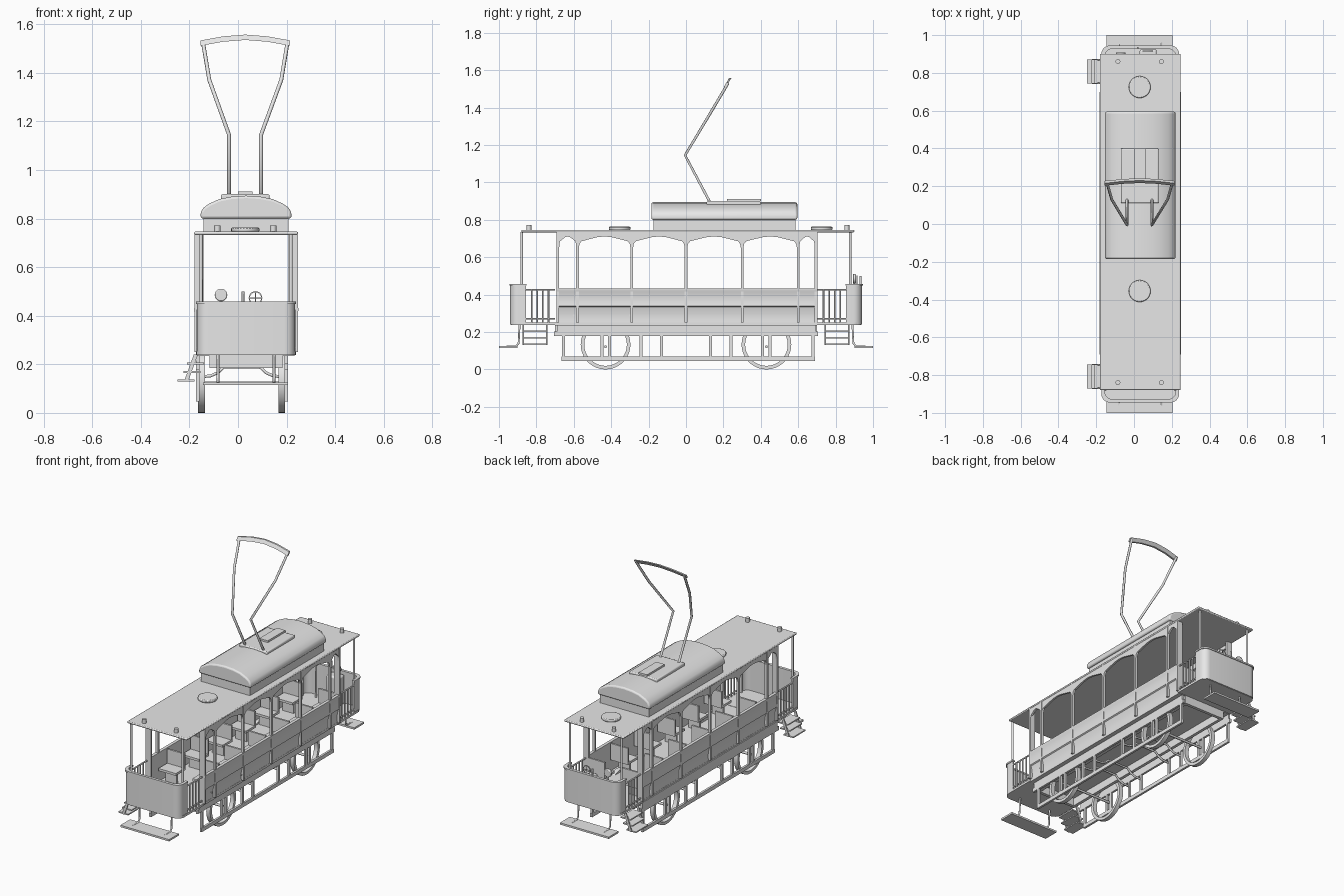
import bpy, bmesh, math
from mathutils import Vector

cube = bpy.data.objects.get("Cube")
if cube:
    bpy.data.objects.remove(cube, do_unlink=True)

grey = bpy.data.materials.new("light grey")
grey.use_nodes = True
tone = (0.8, 0.8, 0.8, 1)
grey.diffuse_color = tone
grey.node_tree.nodes["Principled BSDF"].inputs["Base Color"].default_value = tone
CX = 0.033  # centre line of the car body
made = []


def finish(name, bm):
    bmesh.ops.recalc_face_normals(bm, faces=bm.faces)
    mesh = bpy.data.meshes.new(name)
    bm.to_mesh(mesh)
    bm.free()
    mesh.materials.append(grey)
    ob = bpy.data.objects.new(name, mesh)
    bpy.context.collection.objects.link(ob)
    made.append(ob)
    return ob


def prism(name, pts, axis, a, b):
    """Extrude a 2D outline along one axis from a to b."""
    place = {"x": lambda p, t: (t, p[0], p[1]),
             "y": lambda p, t: (p[0], t, p[1]),
             "z": lambda p, t: (p[0], p[1], t)}[axis]
    bm = bmesh.new()
    face = bm.faces.new([bm.verts.new(place(p, a)) for p in pts])
    ext = bmesh.ops.extrude_face_region(bm, geom=[face])
    shift = Vector(place((0, 0), b - a))
    bmesh.ops.translate(bm, vec=shift, verts=[v for v in ext["geom"] if isinstance(v, bmesh.types.BMVert)])
    return finish(name, bm)


def box(name, x, y, z):
    return prism(name, [(x[0], y[0]), (x[1], y[0]), (x[1], y[1]), (x[0], y[1])], "z", *z)


def bevel(ob, width, segments=2):
    m = ob.modifiers.new("bevel", "BEVEL")
    m.width, m.segments, m.limit_method = width, segments, "ANGLE"
    return ob


def ring(name, centre, outer, inner, width, axis):
    """Square-section hoop turned about the given axis."""
    bm = bmesh.new()
    ax = Vector(axis)
    vs = [bm.verts.new(Vector((0, 0, r)) + ax * w) for r, w in
          ((inner, -width / 2), (outer, -width / 2), (outer, width / 2), (inner, width / 2))]
    edges = [bm.edges.new((vs[i], vs[(i + 1) % 4])) for i in range(4)]
    bmesh.ops.spin(bm, geom=vs + edges, cent=(0, 0, 0), axis=ax, angle=math.tau, steps=36)
    bmesh.ops.remove_doubles(bm, verts=bm.verts, dist=1e-5)
    bmesh.ops.translate(bm, vec=centre, verts=bm.verts)
    return finish(name, bm)


def tube(name, pts, r):
    cu = bpy.data.curves.new(name, "CURVE")
    cu.dimensions, cu.bevel_depth, cu.bevel_resolution, cu.use_fill_caps = "3D", r, 1, True
    sp = cu.splines.new("POLY")
    sp.points.add(len(pts) - 1)
    for p, co in zip(sp.points, pts):
        p.co = (*co, 1)
    cu.materials.append(grey)
    ob = bpy.data.objects.new(name, cu)
    bpy.context.collection.objects.link(ob)


def circle(cx, cy, r, n=28):
    return [(cx + r * math.cos(math.tau * i / n), cy + r * math.sin(math.tau * i / n)) for i in range(n)]


def u_path(half, start, end, r):
    """Rounded U in plan, from one side around the end to the other."""
    arc = [(half - r + r * math.cos(t), end - r + r * math.sin(t))
           for t in [math.pi / 2 * i / 6 for i in range(7)]]
    right = [(half, start)] + arc
    return right + [(-x, y) for x, y in reversed(right)]


def u_wall(name, half, start, end, thick, z, e):
    pts = u_path(half, start, end, 0.045) + u_path(half - thick, start, end - thick, 0.04)[::-1]
    return prism(name, [(CX + x, e * y) for x, y in pts], "z", *z)


# Floor and underframe rim
box("floor", (CX - 0.2, CX + 0.2), (-0.7, 0.7), (0.235, 0.25))
for s in (-1, 1):
    box("underframe_side", (CX + s * 0.14 - 0.01, CX + s * 0.14 + 0.01), (-0.7, 0.7), (0.185, 0.24))
    box("underframe_end", (CX - 0.14, CX + 0.14), (s * 0.69 - 0.01, s * 0.69 + 0.01), (0.185, 0.24))

# Body sides: moulded lower panel, window posts, arched fascia
posts = [-0.685, -0.58, -0.29, 0.0, 0.3, 0.6, 0.695]
panel = [(0.19, 0.24), (0.2, 0.24), (0.197, 0.27), (0.198, 0.3), (0.204, 0.325), (0.206, 0.335), (0.213, 0.34),
         (0.21, 0.36), (0.21, 0.41), (0.215, 0.42), (0.215, 0.432), (0.195, 0.432), (0.195, 0.34)]
arch = [(0.0, 0.65), (0.015, 0.672), (0.05, 0.685), (0.2, 0.696), (0.36, 0.707), (0.5, 0.711)]
arch += [(1 - t, z) for t, z in reversed(arch[:-1])]
fascia = [(-0.69, 0.738)]
for a, b in zip(posts, posts[1:]):
    fascia += [(a + 0.007 + t * (b - a - 0.014), z) for t, z in arch]
fascia.append((0.7, 0.738))
for s in (-1, 1):
    prism("side_panel", [(CX + s * x, z) for x, z in panel], "y", -0.69, 0.7)
    prism("window_fascia", fascia, "x", CX + s * 0.198, CX + s * 0.211)
    for y in posts:
        inner = 0.175 if y in (posts[0], posts[-1]) else 0.197  # deeper pillars at the body ends
        box("window_post", sorted((CX + s * inner, CX + s * 0.213)), (y - 0.007, y + 0.007), (0.25, 0.735))
    for i in range(5):
        prism("panel_rivet", circle(-0.6 + i * 0.3, 0.288, 0.006, 8), "x", CX + s * 0.195, CX + s * 0.203)

# Roof with hatches and lamp cups
bevel(box("roof", (CX - 0.214, CX + 0.214), (-0.88, 0.9), (0.733, 0.746)), 0.005)
for y in (-0.355, 0.725):
    bevel(prism("roof_vent", circle(0.03, y, 0.058), "z", 0.745, 0.763), 0.005)
for y in (-0.84, 0.86):
    for x in (-0.085, 0.145):
        prism("roof_lamp", circle(x, y, 0.013, 12), "z", 0.745, 0.772)

# Raised roof section
box("raised_roof_wall", (CX - 0.175, CX + 0.175), (-0.175, 0.585), (0.745, 0.805))
half = [(0.187, 0.8), (0.187, 0.825), (0.175, 0.845), (0.15, 0.862), (0.11, 0.88), (0.06, 0.89)]
cap = [(CX + x, z) for x, z in half] + [(CX, 0.894)] + [(CX - x, z) for x, z in reversed(half)]
bevel(prism("raised_roof_cap", cap, "y", -0.185, 0.595), 0.01, 3)

# Current collector
bevel(box("collector_base", (-0.07, 0.13), (0.11, 0.4), (0.865, 0.9)), 0.006)
box("collector_plate", (0.0, 0.06), (0.22, 0.4), (0.9, 0.912))
for s in (-1, 1):
    tube("collector_arm", [(0.029 + s * 0.066, 0.13, 0.89), (0.029 + s * 0.066, -0.005, 1.145),
                           (0.03 + s * 0.148, 0.13, 1.37), (0.03 + s * 0.175, 0.225, 1.53)], 0.008)
bow = [(-0.155, 1.533), (-0.06, 1.55), (0.03, 1.557), (0.12, 1.55), (0.215, 1.533)]
strip = prism("collector_bow", bow + [(x, z - 0.022) for x, z in reversed(bow)], "y", 0.205, 0.217)
for v in strip.data.vertices:  # lean the strip back with the arms
    v.co.y += (v.co.z - 1.515) * 0.6

# Both end platforms
for e in (-1, 1):
    u = [(CX + x, e * y) for x, y in u_path(0.205, 0.69, 0.935, 0.045)]
    prism("platform_floor", u, "z", 0.238, 0.252)
    u_wall("end_dash", 0.202, 0.855, 0.94, 0.01, (0.24, 0.455), e)
    u_wall("dash_rail", 0.206, 0.853, 0.945, 0.018, (0.448, 0.458), e)
    for s in (-1, 1):
        x = CX + s * 0.185
        tube("corner_post", [(x, e * 0.878, 0.25), (x, e * 0.878, 0.735)], 0.007)
        # Side gates
        g = CX + s * 0.198
        for z in (0.27, 0.425):
            tube("gate_rail", [(g, e * 0.7, z), (g, e * 0.86, z)], 0.005)
        for y in (0.735, 0.765, 0.795, 0.825):
            tube("gate_bar", [(g, e * y, 0.25), (g, e * y, 0.425)], 0.005)
        # Fender brackets
        h = CX + s * 0.115
        tube("fender_bracket", [(h, e * 0.89, 0.24), (h, e * 0.895, 0.14), (h, e * 0.91, 0.124),
                                (h, e * 0.96, 0.122)], 0.006)
    box("fender", (-0.145, 0.205), sorted((e * 0.9, e)), (0.114, 0.126))
    # Boarding steps on one side
    lo, hi = sorted((e * 0.745, e * 0.87))
    for x, z in ((-0.25, 0.13), (-0.225, 0.165), (-0.21, 0.2)):
        box("step_tread", (x, x + 0.07), (lo, hi), (z, z + 0.008))
    for y in (lo, hi):
        prism("step_side", [(-0.222, 0.13), (-0.205, 0.13), (-0.165, 0.24), (-0.182, 0.24)], "y",
              y - 0.004, y + 0.004)

# Driving controls on the rear platform
ring("hand_wheel", (0.072, 0.915, 0.473), 0.028, 0.023, 0.005, (0, 1, 0))
for d in ((0.025, 0), (0, 0.025)):
    tube("hand_wheel_spoke", [(0.072 - d[0], 0.915, 0.473 - d[1]), (0.072 + d[0], 0.915, 0.473 + d[1])], 0.002)
bevel(box("controller_box", (0.03, 0.12), (0.86, 0.925), (0.25, 0.44)), 0.01)
bevel(prism("gauge", circle(-0.07, 0.485, 0.026, 20), "y", 0.892, 0.908), 0.004)
tube("gauge_post", [(-0.07, 0.9, 0.25), (-0.07, 0.9, 0.48)], 0.006)
tube("brake_handle", [(0.02, 0.932, 0.45), (0.02, 0.932, 0.5)], 0.006)

# Passenger seats
for i in range(6):
    y = -0.6 + i * 0.24
    for s in (-1, 1):
        xs = sorted((CX + s * 0.06, CX + s * 0.185))
        box("seat", xs, (y, y + 0.1), (0.325, 0.34))
        box("seat_back", xs, (y + 0.09, y + 0.102), (0.325, 0.432))
        box("seat_leg", (sum(xs) / 2 - 0.04, sum(xs) / 2 + 0.04), (y + 0.04, y + 0.055), (0.25, 0.325))

# Wheels and axles
for y in (-0.43, 0.43):
    for x in (-0.15, 0.18):
        ring("wheel", (x, y, 0.133), 0.133, 0.114, 0.028, (1, 0, 0))
    tube("axle", [(-0.165, y, 0.122), (0.195, y, 0.122)], 0.008)

# Truck frames beside the wheels, tied by cranked cross members
for x in (-0.166, 0.198):
    xs = (x - 0.007, x + 0.007)
    box("truck_lower_rail", xs, (-0.665, 0.69), (0.046, 0.07))
    box("truck_upper_rail", xs, (-0.705, 0.705), (0.178, 0.203))
    box("sill_beam", xs, (-0.69, 0.695), (0.203, 0.24))
    for y in (-0.655, -0.45, -0.41, -0.24, -0.13, 0.13, 0.24, 0.41, 0.45, 0.68):
        box("truck_strut", xs, (y - 0.008, y + 0.008), (0.06, 0.19))
for y in (-0.24, -0.13, 0.13, 0.24):
    bend = [(0.182, 0.148), (0.13, 0.152), (0.1, 0.165), (0.075, 0.188)]
    line = [(-x, z) for x, z in bend] + bend[::-1]
    tube("truck_cross_member", [(0.016 + x, y, z) for x, z in line], 0.007)

# Smooth the rounded shapes, keep the edges crisp
bpy.ops.object.select_all(action="DESELECT")
for ob in made:
    ob.select_set(True)
bpy.context.view_layer.objects.active = made[0]
bpy.ops.object.shade_smooth_by_angle(angle=math.radians(35))
